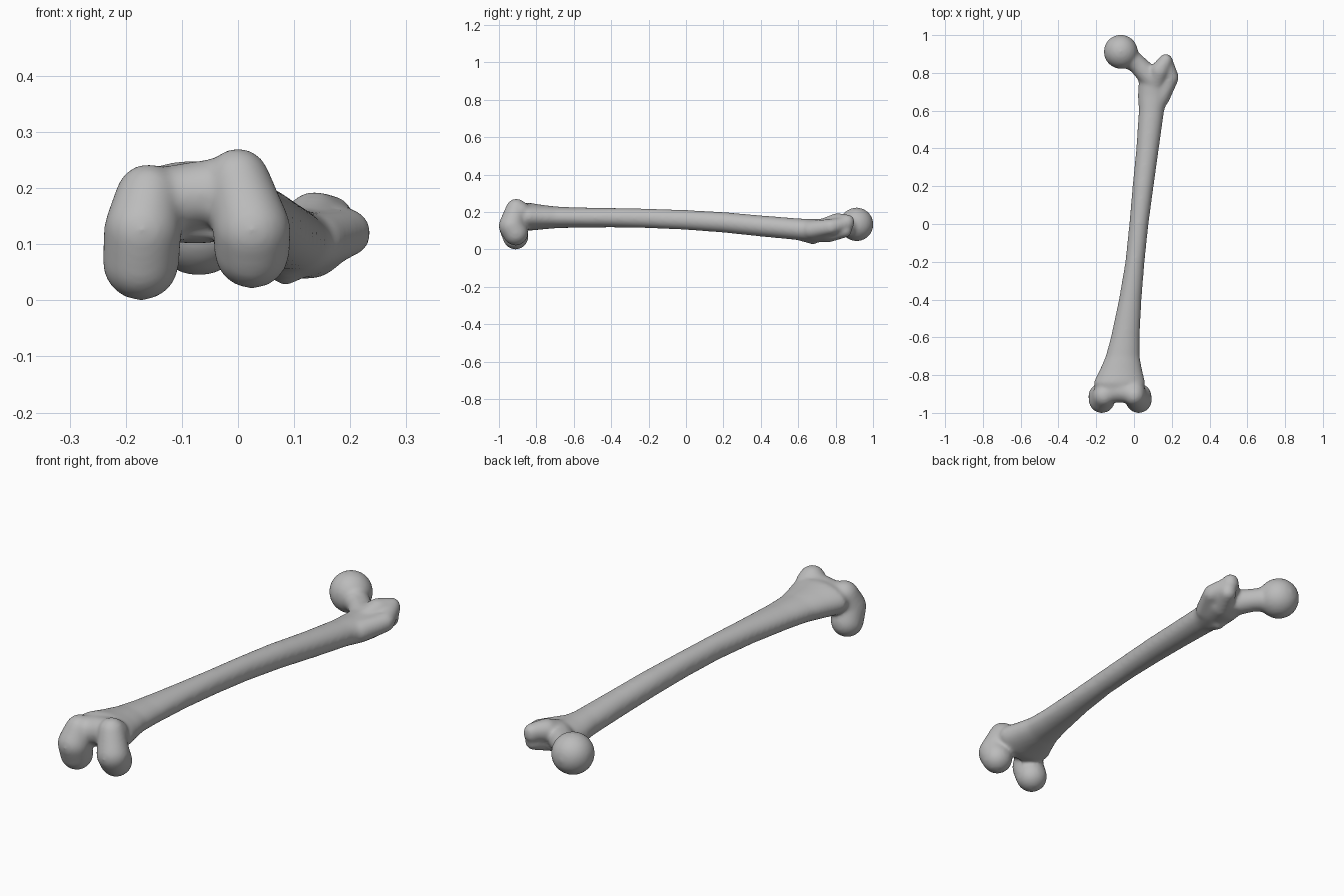
import bpy, bmesh, math
from mathutils import Matrix

cube = bpy.data.objects.get("Cube")
if cube:
    bpy.data.objects.remove(cube, do_unlink=True)

bm = bmesh.new()


def loft(rings, n=32):
    """Closed tube along y from rings of (y, x_min, x_max, z_min, z_max)."""
    loops = []
    for y, xa, xb, za, zb in rings:
        loops.append([bm.verts.new(((xa + xb) / 2 + (xb - xa) / 2 * math.cos(a), y,
                                    (za + zb) / 2 + (zb - za) / 2 * math.sin(a)))
                      for a in (math.tau * i / n for i in range(n))])
    for a, b in zip(loops, loops[1:]):
        for i in range(n):
            j = (i + 1) % n
            bm.faces.new((a[i], b[i], b[j], a[j]))
    bm.faces.new(loops[0])
    bm.faces.new(loops[-1][::-1])


def chain(*balls):
    """Rounded tapering limb through balls of (x, y, z, radius)."""
    for pair in zip(balls, balls[1:]):
        part = bmesh.new()
        for x, y, z, r in pair:
            bmesh.ops.create_icosphere(part, subdivisions=3, radius=r,
                                       matrix=Matrix.Translation((x, y, z)))
        hull = bmesh.ops.convex_hull(part, input=part.verts[:])
        inner = {g for g in hull["geom_interior"] if isinstance(g, bmesh.types.BMVert)}
        bmesh.ops.delete(part, geom=list(inner), context='VERTS')
        temp = bpy.data.meshes.new("limb")
        part.to_mesh(temp)
        part.free()
        bm.from_mesh(temp)
        bpy.data.meshes.remove(temp)


# Shaft, flaring at both ends
loft([
    (-.89, -.20, .05, .11, .24),
    (-.84, -.215, .06, .10, .25),
    (-.78, -.185, .045, .106, .24),
    (-.70, -.15, .03, .113, .23),
    (-.60, -.123, .03, .116, .225),
    (-.40, -.08, .04, .118, .222),
    (-.20, -.046, .056, .114, .218),
    (0, -.025, .077, .105, .211),
    (.20, -.008, .104, .09, .20),
    (.40, .012, .132, .069, .182),
    (.60, .025, .16, .05, .166),
    (.68, .02, .185, .04, .162),
    (.76, .025, .20, .037, .165),
    (.82, .05, .18, .06, .165),
])

# Knee condyles and the groove bridge between them
chain((.025, -.911, .088, .068), (.025, -.932, .125, .07), (0, -.907, .215, .057))
chain((-.173, -.911, .068, .069), (-.17, -.932, .125, .07), (-.16, -.91, .185, .059))
chain((-.15, -.89, .175, .06), (-.08, -.885, .187, .06), (0, -.89, .2, .06))

# Ball head and neck
chain((-.07, .912, .134, .091), (-.068, .91, .134, .09))
chain((-.06, .905, .132, .06), (.02, .845, .122, .051), (.10, .76, .11, .06))

# Greater trochanter: crest, outer ridge and rear wall
chain((.168, .864, .15, .037), (.135, .81, .145, .05), (.11, .72, .11, .05))
chain((.168, .864, .14, .037), (.195, .775, .12, .043), (.14, .67, .105, .05))
chain((.17, .85, .10, .037), (.13, .76, .087, .05))

# Lesser trochanter
chain((.085, .68, .06, .034), (.085, .58, .085, .03))

bmesh.ops.recalc_face_normals(bm, faces=bm.faces[:])
mesh = bpy.data.meshes.new("thigh_bone")
bm.to_mesh(mesh)
bm.free()
bone = bpy.data.objects.new("thigh_bone", mesh)
bpy.context.collection.objects.link(bone)

# Fuse the parts into one skin and soften the joins
remesh = bone.modifiers.new("fuse", 'REMESH')
remesh.mode = 'VOXEL'
remesh.voxel_size = .007
remesh.use_smooth_shade = True
soften = bone.modifiers.new("soften", 'SMOOTH')
soften.factor = .5
soften.iterations = 24

# Plain grey bone colour
grey = bpy.data.materials.new("bone_grey")
grey.use_nodes = True
colour = (.5, .5, .5, 1)
grey.diffuse_color = colour
grey.node_tree.nodes["Principled BSDF"].inputs["Base Color"].default_value = colour
mesh.materials.append(grey)
